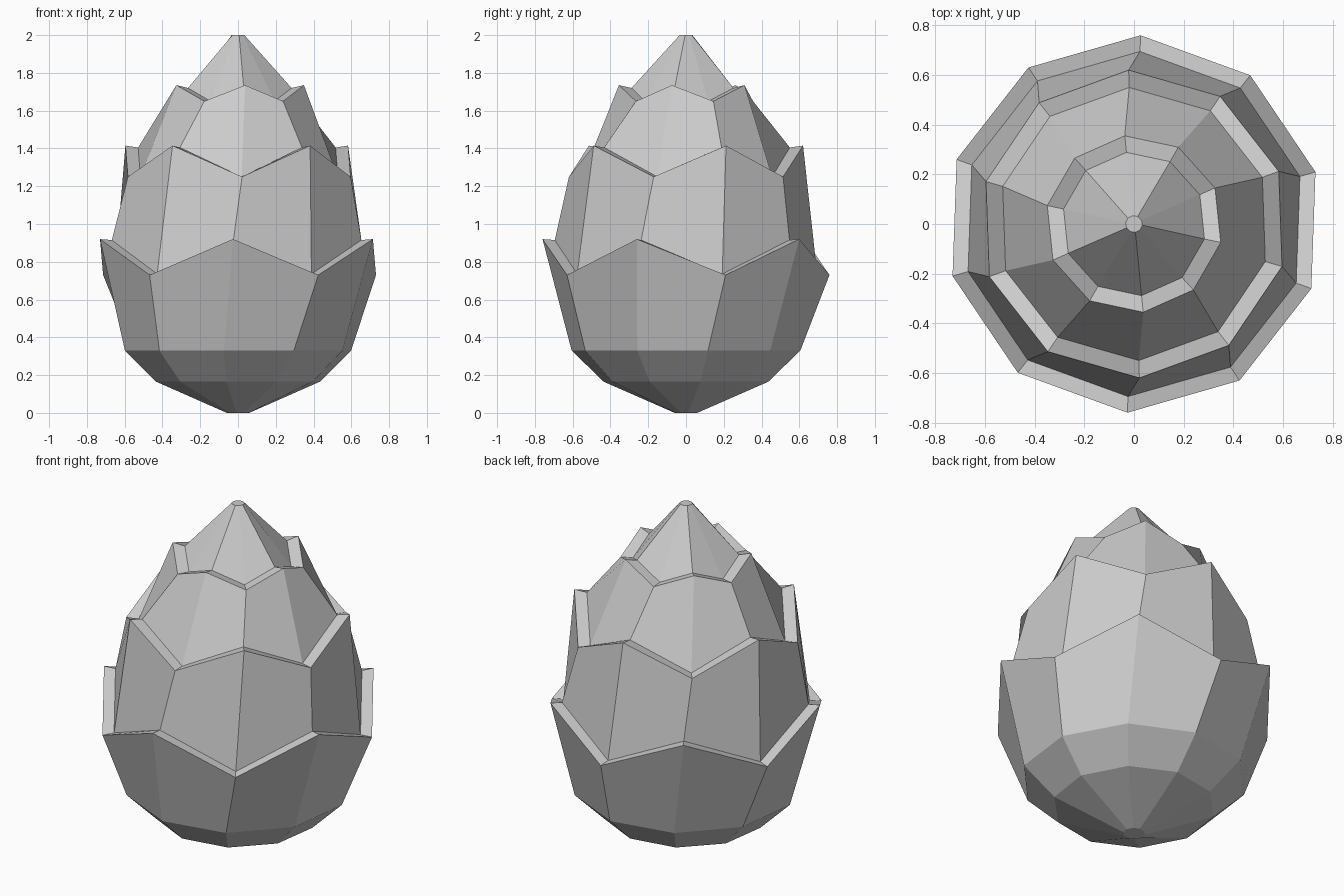
import bpy, bmesh
from math import sin, cos, radians

if "Cube" in bpy.data.objects:
    bpy.data.objects.remove(bpy.data.objects["Cube"])

SIDES = 10
bm = bmesh.new()


def ring(radius, start_deg, z_even, z_odd):
    """Ten-sided ring whose height alternates between two values."""
    verts = []
    for i in range(SIDES):
        a = radians(start_deg + i * 360 / SIDES)
        verts.append(bm.verts.new((radius * cos(a), radius * sin(a),
                                   z_odd if i % 2 else z_even)))
    return verts


# Rings from base to tip: radius, start angle, even height, odd height
profile = [
    (0.06, -98, 0.00, 0.00),    # flat foot
    (0.44, -98, 0.165, 0.165),
    (0.61, -97, 0.33, 0.33),
    (0.76, -92, 0.92, 0.73),    # lower scales, outer rim
    (0.695, -92, 0.915, 0.735),  # lower scales, inner rim
    (0.62, -88, 1.25, 1.415),   # middle scales, outer rim
    (0.55, -88, 1.25, 1.405),   # middle scales, inner rim
    (0.357, -84, 1.735, 1.65),  # upper scales, outer rim
    (0.29, -84, 1.72, 1.65),    # upper scales, inner rim
    (0.034, -80, 2.00, 2.00),   # tip
]
rings = [ring(*p) for p in profile]

# Bridge neighbouring rings, then cap both ends
for lo, hi in zip(rings, rings[1:]):
    for i in range(SIDES):
        j = (i + 1) % SIDES
        bm.faces.new((lo[i], lo[j], hi[j], hi[i]))
bm.faces.new(rings[0][::-1])
bm.faces.new(rings[-1])
bmesh.ops.recalc_face_normals(bm, faces=bm.faces)

mesh = bpy.data.meshes.new("scaled_bud")
bm.to_mesh(mesh)
bm.free()
bpy.context.collection.objects.link(bpy.data.objects.new("scaled_bud", mesh))
